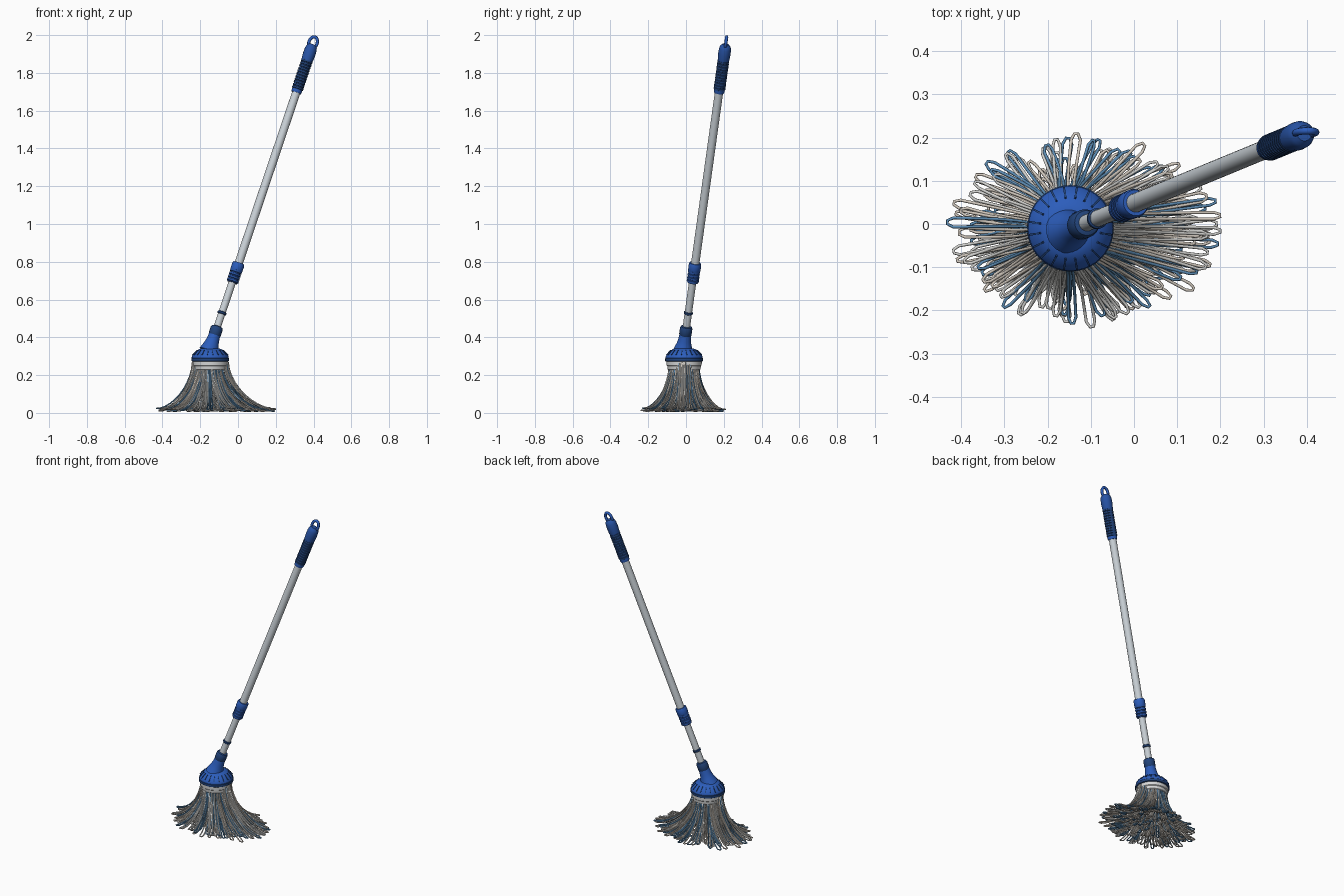
import bpy, bmesh, math, random
from mathutils import Vector, Matrix

random.seed(11)
if "Cube" in bpy.data.objects:
    bpy.data.objects.remove(bpy.data.objects["Cube"])


def material(name, rgb):
    m = bpy.data.materials.new(name)
    m.use_nodes = True
    m.diffuse_color = (*rgb, 1)
    m.node_tree.nodes["Principled BSDF"].inputs["Base Color"].default_value = (*rgb, 1)
    return m


BLUE = material("blue plastic", (0.025, 0.11, 0.5))
GRIP_BLUE = material("blue rubber", (0.021, 0.088, 0.38))
NAVY = material("dark blue rubber", (0.016, 0.058, 0.2))
POLE = material("pale grey pole", (0.6, 0.65, 0.69))
WHITE = material("off white plastic", (0.68, 0.69, 0.69))
BEIGE = material("beige yarn", (0.66, 0.6, 0.53))
GREY = material("grey yarn", (0.66, 0.66, 0.64))
YARN_BLUE = material("blue yarn", (0.11, 0.27, 0.47))

# Leaning frame of the handle: local z runs up the pole, local x stays near world x
JOINT = Vector((-0.115, 0.0, 0.44))
LEAN = Vector((0.337, 0.139, 1.0))
az = LEAN.normalized()
ax = (Vector((1, 0, 0)) - az * az.x).normalized()
ay = az.cross(ax)
HANDLE = Matrix.Translation(JOINT) @ Matrix((ax, ay, az)).transposed().to_4x4()
HEAD = Matrix.Translation((-0.147, -0.01, 0))


def along(z):
    """Height above ground turned into distance along the handle."""
    return (z - JOINT.z) * LEAN.length


def add_object(name, mesh, mat, matrix=None, sharp=35):
    mesh.materials.append(mat)
    ob = bpy.data.objects.new(name, mesh)
    bpy.context.collection.objects.link(ob)
    if matrix:
        ob.matrix_world = matrix
    bpy.ops.object.select_all(action="DESELECT")
    ob.select_set(True)
    bpy.context.view_layer.objects.active = ob
    bpy.ops.object.shade_smooth_by_angle(angle=math.radians(sharp))
    return ob


def lathe(name, profile, mat, matrix, sides=32):
    """Capped solid of revolution from (radius, height) pairs, bottom to top."""
    bm = bmesh.new()
    rings = []
    for r, h in profile:
        rings.append([bm.verts.new((r * math.cos(a), r * math.sin(a), h))
                      for a in (math.tau * i / sides for i in range(sides))])
    for low, high in zip(rings, rings[1:]):
        for i in range(sides):
            j = (i + 1) % sides
            bm.faces.new((low[i], low[j], high[j], high[i]))
    bm.faces.new(rings[0][::-1])
    bm.faces.new(rings[-1])
    mesh = bpy.data.meshes.new(name)
    bm.to_mesh(mesh)
    bm.free()
    return add_object(name, mesh, mat, matrix)


def handle_part(name, profile, mat):
    return lathe(name, [(r, along(z)) for r, z in profile], mat, HANDLE)


def ribs(z0, z1, count, r_out, r_in):
    """Profile of evenly spaced raised rings."""
    step = (z1 - z0) / count
    points = []
    for i in range(count):
        z = z0 + i * step
        points += [(r_in, z), (r_in, z + step * 0.25),
                   (r_out, z + step * 0.35), (r_out, z + step * 0.9)]
    return points + [(r_in, z1)]


def cords(name, loops, radius, mat, matrix=None):
    """Closed smooth cords swept along lists of points."""
    curve = bpy.data.curves.new(name, "CURVE")
    curve.dimensions = "3D"
    curve.bevel_depth = radius
    curve.bevel_resolution = 2
    for pts in loops:
        s = curve.splines.new("POLY")
        s.points.add(len(pts) - 1)
        for p, co in zip(s.points, pts):
            p.co = (*co, 1)
        s.use_cyclic_u = True
    temp = bpy.data.objects.new(name + " path", curve)
    bpy.context.collection.objects.link(temp)
    graph = bpy.context.evaluated_depsgraph_get()
    mesh = bpy.data.meshes.new_from_object(temp.evaluated_get(graph))
    bpy.data.objects.remove(temp)
    mesh.materials.clear()
    return add_object(name, mesh, mat, matrix, sharp=100)


# Mop head: yarn clamp, dark seam ring, dome
lathe("yarn_clamp", [(0.082, 0.227), (0.087, 0.231), (0.089, 0.248), (0.093, 0.252),
                     (0.094, 0.276)], WHITE, HEAD, 40)
lathe("seam_ring", [(0.095, 0.272), (0.1, 0.275), (0.1, 0.289), (0.097, 0.292)], NAVY, HEAD, 40)
lathe("dome", [(0.098, 0.288), (0.098, 0.296), (0.094, 0.306), (0.079, 0.324),
               (0.063, 0.336), (0.045, 0.342)], BLUE, HEAD, 40)

# Radial slots around the dome shoulder
bm = bmesh.new()
for i in range(20):
    place = (Matrix.Rotation(math.tau * (i + 0.5) / 20, 4, "Z")
             @ Matrix.Translation((0.0825, 0, 0.319))
             @ Matrix.Rotation(math.radians(46), 4, "Y")
             @ Matrix.Diagonal((0.036, 0.0045, 0.006, 1)))
    bmesh.ops.create_cube(bm, size=1, matrix=place)
slots = bpy.data.meshes.new("dome_slots")
bm.to_mesh(slots)
bm.free()
add_object("dome_slots", slots, NAVY, HEAD)

# Neck and poles
handle_part("neck", [(0.053, 0.328), (0.047, 0.345), (0.04, 0.362), (0.034, 0.385),
                     (0.03, 0.42)], BLUE)
handle_part("neck_joint", [(0.03, 0.41), (0.033, 0.415), (0.033, 0.448), (0.029, 0.456),
                           (0.022, 0.459)], NAVY)
handle_part("lower_pole", [(0.0195, 0.44), (0.0195, 0.72)], POLE)
handle_part("pole_band", [(0.02, 0.522), (0.024, 0.525), (0.024, 0.533), (0.02, 0.536)], NAVY)
handle_part("upper_pole", [(0.022, 0.72), (0.022, 1.72)], POLE)

# Telescopic lock
handle_part("lock_ribs", ribs(0.69, 0.755, 4, 0.032, 0.028), GRIP_BLUE)
handle_part("lock_sleeve", [(0.03, 0.75), (0.033, 0.756), (0.033, 0.785), (0.03, 0.793)], BLUE)

# Grip and hanging ring
handle_part("grip_base", [(0.026, 1.695), (0.028, 1.7), (0.028, 1.712)], BLUE)
handle_part("grip_ribs", ribs(1.71, 1.865, 11, 0.031, 0.028), NAVY)
handle_part("grip_top", [(0.029, 1.86), (0.031, 1.872), (0.033, 1.9), (0.032, 1.925),
                         (0.028, 1.94), (0.018, 1.95)], GRIP_BLUE)
ring = [(0.022 * math.cos(a), 0, along(1.96) + 0.032 * math.sin(a))
        for a in (math.tau * i / 28 for i in range(28))]
cords("hanging_ring", [ring], 0.0085, BLUE, HANDLE)


def yarn_loop(angle, reach):
    """Doubled strand falling from the clamp and flaring to the floor."""
    a = angle + random.uniform(-0.12, 0.12)
    # Outer strands at the two ends lap over the clamp
    lap = max(0, abs(math.cos(a)) - 0.88) / 0.12 if reach > 0.7 else 0
    start_r = 0.076 * min(1, 0.25 + reach * 0.9) + 0.019 * lap
    top = 0.25 + 0.018 * lap
    start = Vector((-0.147 + start_r * math.cos(a), -0.01 + start_r * math.sin(a), 0))
    end = Vector((-0.115 + 0.305 * reach * math.cos(angle),
                  -0.015 + 0.21 * reach * math.sin(angle), 0))
    out = (end - start).normalized()
    side = Vector((-out.y, out.x, 0))
    floor = random.uniform(0.008, 0.028)
    bend = random.uniform(-0.008, 0.008)
    width = random.uniform(0.007, 0.011)
    left, right = [], []
    steps = 9
    for i in range(steps + 1):
        t = i / steps
        p = start.lerp(end, t ** 1.65) + side * bend * math.sin(math.pi * t)
        p.z = floor + (top - floor) * (1 - t) ** 1.45
        half = side * (0.0045 + (width - 0.0045) * t)
        left.append(p + half)
        right.append(p - half)
    tip = end + out * 0.014
    tip.z = floor
    return left + [tip + side * width * 0.4, tip - side * width * 0.4] + right[::-1]


# Yarn: an outer skirt plus shorter inner rows, with the colours mixed
yarn = {"beige_yarn": (BEIGE, []), "grey_yarn": (GREY, []), "blue_yarn": (YARN_BLUE, [])}
for count, near, far in ((90, 0.8, 1.0), (75, 0.6, 0.9), (50, 0.35, 0.6), (24, 0.08, 0.35)):
    for i in range(count):
        angle = math.tau * (i + random.uniform(-0.9, 0.9)) / count
        kind = random.choices(list(yarn), weights=(4, 3, 3))[0]
        yarn[kind][1].append(yarn_loop(angle, random.uniform(near, far)))
for name, (mat, loops) in yarn.items():
    cords(name, loops, 0.0036, mat)
